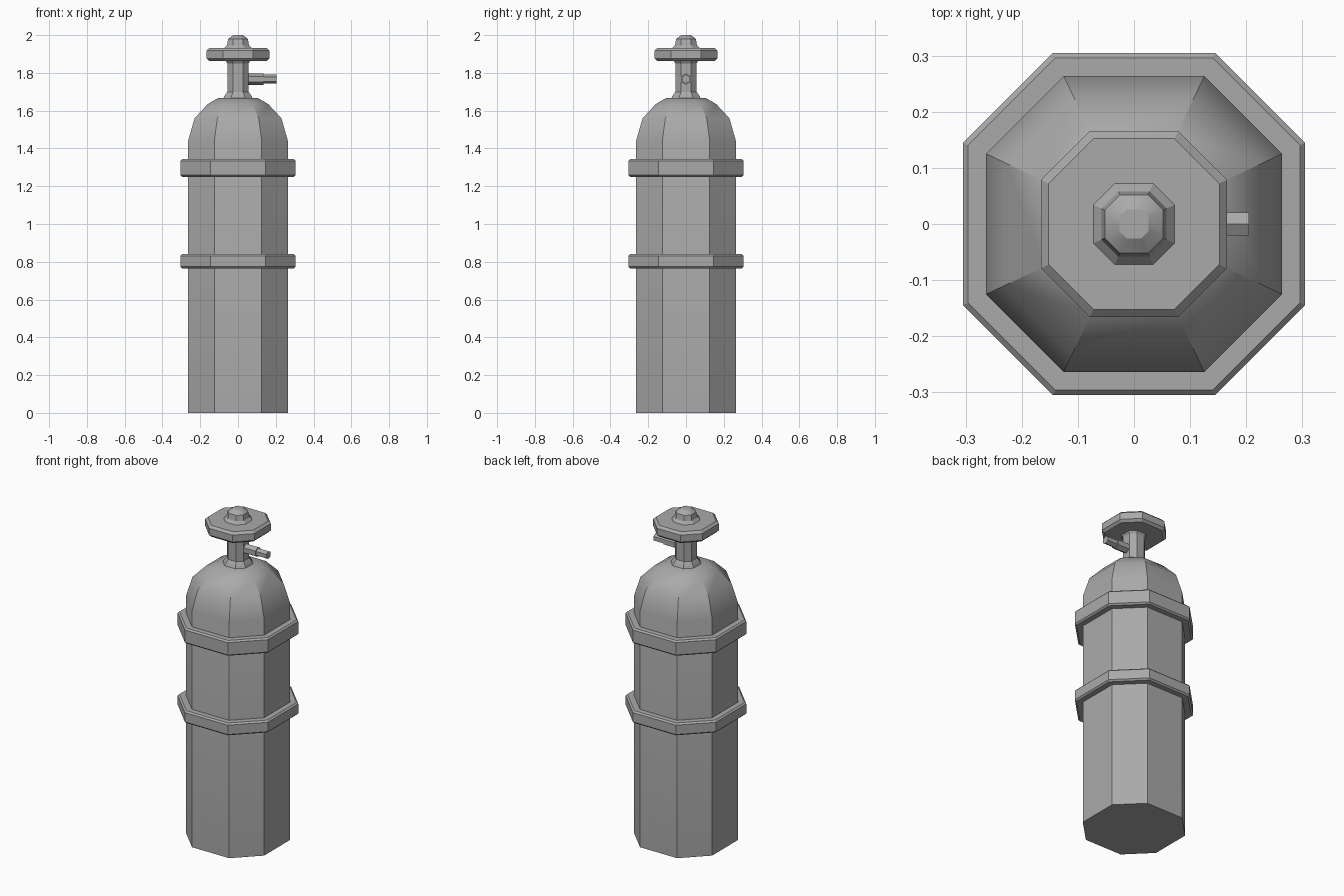
import bpy
import math

if "Cube" in bpy.data.objects:
    bpy.data.objects.remove(bpy.data.objects["Cube"], do_unlink=True)

# Single grey metal
grey = bpy.data.materials.new("grey metal")
grey.use_nodes = True
colour = (0.4, 0.4, 0.4, 1)
grey.diffuse_color = colour
grey.node_tree.nodes["Principled BSDF"].inputs["Base Color"].default_value = colour


def octagon(r):
    """Eight-sided section with its wider flats facing the axes."""
    c = r * 0.475
    return [(r, -c), (r, c), (c, r), (-c, r), (-r, c), (-r, -c), (-c, -r), (c, -r)]


def hexagon(r):
    return [(r * math.cos(math.tau * i / 6), r * math.sin(math.tau * i / 6)) for i in range(6)]


def stack(name, profile, section=octagon):
    """Skin a capped column through (radius, height) rings."""
    verts = [(x, y, z) for r, z in profile for x, y in section(r)]
    n = len(section(1))
    faces = [list(range(n))[::-1], list(range(len(verts) - n, len(verts)))]
    for k in range(len(profile) - 1):
        for i in range(n):
            a, b = k * n + i, k * n + (i + 1) % n
            faces.append([a, b, b + n, a + n])
    mesh = bpy.data.meshes.new(name)
    mesh.from_pydata(verts, [], faces)
    mesh.materials.append(grey)
    obj = bpy.data.objects.new(name, mesh)
    bpy.context.collection.objects.link(obj)
    bpy.ops.object.select_all(action='DESELECT')
    obj.select_set(True)
    bpy.context.view_layer.objects.active = obj
    bpy.ops.object.shade_smooth_by_angle(angle=math.radians(30))
    return obj


def disc(name, r, low, high, bevel):
    """Octagonal slab with chamfered rims."""
    return stack(name, [(r - bevel, low), (r, low + bevel), (r, high - bevel), (r - bevel, high)])


# Tank with domed shoulder
stack("tank_body", [(0.264, 0), (0.264, 1.44), (0.23, 1.56), (0.16, 1.635), (0.105, 1.667)])

# Clamping bands
disc("lower_band", 0.305, 0.765, 0.84, 0.009)
disc("upper_band", 0.305, 1.25, 1.343, 0.009)

# Valve stem with flared foot and head
stack("valve_stem", [(0.078, 1.66), (0.074, 1.675), (0.056, 1.70),
                     (0.056, 1.85), (0.068, 1.868)])

# Hand wheel and its cap
disc("hand_wheel", 0.166, 1.863, 1.932, 0.014)
stack("wheel_cap", [(0.074, 1.93), (0.058, 1.948), (0.052, 1.98), (0.026, 2.0)])

# Side outlet, pointing to the left
outlet = stack("side_outlet", [(0.03, 0.04), (0.03, 0.135), (0.024, 0.135), (0.024, 0.205)], hexagon)
outlet.rotation_euler = (0, math.pi / 2, 0)
outlet.location = (0, 0, 1.767)
